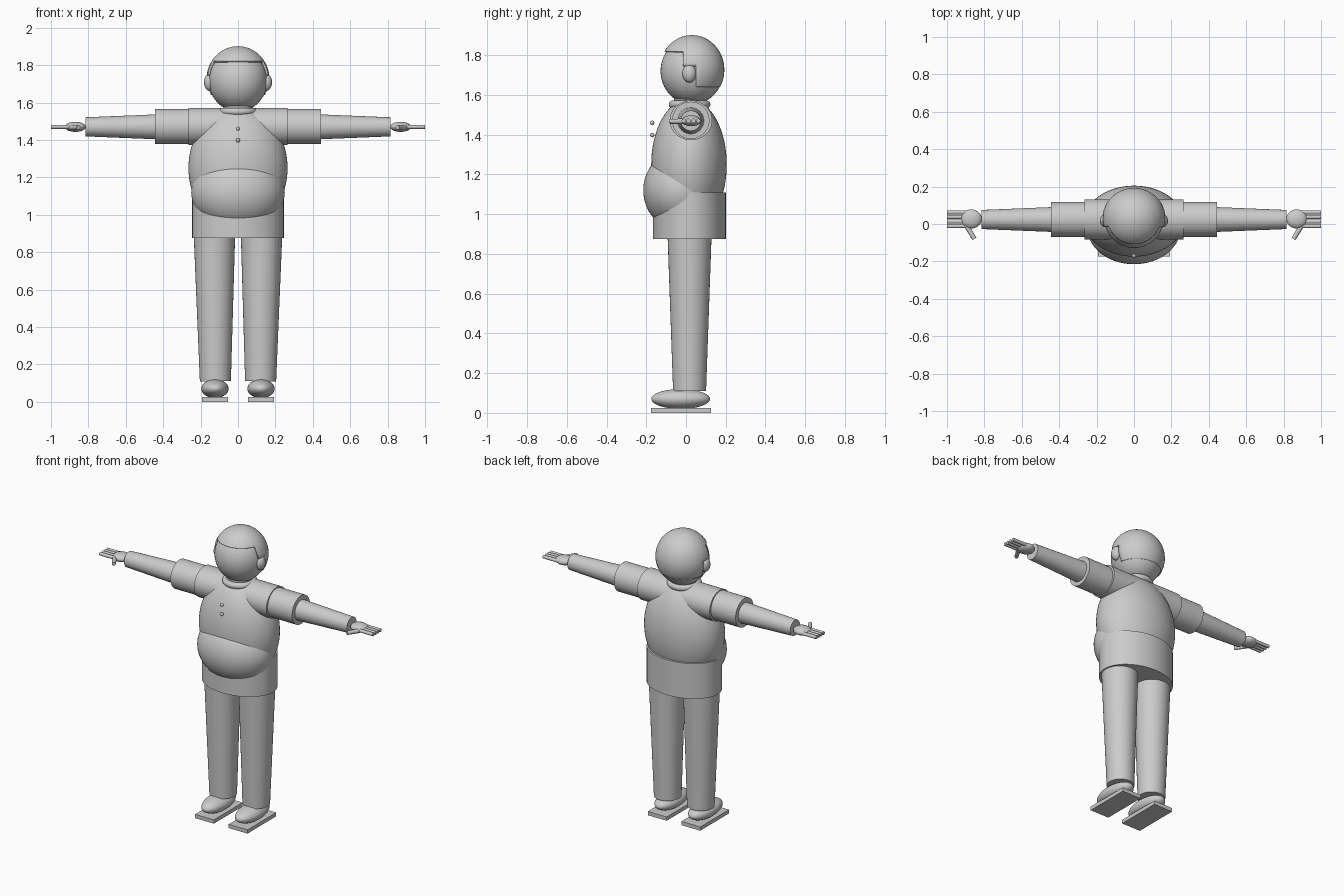
import bpy, bmesh, math
from mathutils import Vector

if "Cube" in bpy.data.objects:
    bpy.data.objects.remove(bpy.data.objects["Cube"])

grey = bpy.data.materials.new("plain grey")
grey.diffuse_color = (0.6, 0.6, 0.6, 1)
grey.use_nodes = True
grey.node_tree.nodes["Principled BSDF"].inputs["Base Color"].default_value = grey.diffuse_color


def finish(name, smooth=True):
    ob = bpy.context.object
    ob.name = name
    ob.data.materials.append(grey)
    bpy.ops.object.transform_apply(location=False, rotation=True, scale=True)
    if smooth:
        bpy.ops.object.shade_smooth_by_angle(angle=math.radians(35))
    return ob


def ball(name, loc, radii, seg=40, rings=24):
    bpy.ops.mesh.primitive_uv_sphere_add(segments=seg, ring_count=rings, radius=1, location=loc)
    bpy.context.object.scale = radii
    return finish(name)


def tube(name, a, b, r1, r2, squash=1.0, verts=40):
    """Tapered cylinder from a to b; squash scales its depth."""
    a, b = Vector(a), Vector(b)
    d = b - a
    bpy.ops.mesh.primitive_cone_add(vertices=verts, radius1=r1, radius2=r2,
                                    depth=d.length, location=(a + b) / 2)
    ob = bpy.context.object
    ob.scale = (1, squash, 1)
    ob.rotation_euler = d.to_track_quat('Z', 'X' if abs(d.z) < 0.01 and abs(d.y) < 0.01 else 'Y').to_euler()
    return finish(name)


# Head, neck and collar
ball("head", (0, 0.03, 1.72), (0.158, 0.158, 0.168), 48, 32)
tube("neck", (0, 0.02, 1.48), (0, 0.02, 1.6), 0.08, 0.08)
bpy.ops.mesh.primitive_torus_add(location=(0, 0.018, 1.552), major_radius=0.085,
                                 minor_radius=0.02, major_segments=40, minor_segments=14)
finish("collar")

# Hair: shell cut with a stepped hairline
hair = ball("hair", (0, 0.03, 1.727), (0.168, 0.163, 0.174), 48, 32)
bm = bmesh.new()
bm.from_mesh(hair.data)
bm.transform(hair.matrix_basis)
hair.matrix_basis.identity()
hair.location = (0, 0, 0)
cuts = [((0, y, 0), (0, 1, 0)) for y in (-0.015, 0.052)]
cuts += [((0, 0, z), (0, 0, 1)) for z in (1.82, 1.745, 1.64)]
for co, no in cuts:
    bmesh.ops.bisect_plane(bm, geom=bm.verts[:] + bm.edges[:] + bm.faces[:],
                           plane_co=co, plane_no=no)


def is_hair(c):
    return c.z > 1.82 or (c.y > -0.015 and c.z > 1.745) or (c.y > 0.052 and c.z > 1.64)


bare = [f for f in bm.faces if not is_hair(f.calc_center_median())]
bmesh.ops.delete(bm, geom=bare, context='FACES')
bm.to_mesh(hair.data)
bm.free()
shell = hair.modifiers.new("thickness", 'SOLIDIFY')
shell.thickness = 0.012
shell.offset = -1

# Torso, belly, shorts and buttons
ball("torso", (0, 0.015, 1.25), (0.265, 0.19, 0.33), 56, 36)
ball("belly", (0, -0.02, 1.12), (0.25, 0.195, 0.206), 56, 36)
bpy.ops.mesh.primitive_cylinder_add(vertices=56, radius=1, depth=0.233, location=(0, 0.0175, 0.9915))
bpy.context.object.scale = (0.245, 0.183, 1)
finish("shirt_hem")
for i, z in enumerate((1.46, 1.398)):
    ball(f"button_{i + 1}", (0, -0.17, z), (0.011, 0.011, 0.011), 16, 10)

# Shoulder yoke spanning both sides
tube("shoulders", (-0.265, 0.025, 1.472), (0.265, 0.025, 1.472), 0.1, 0.1, 1.07)

AY, AZ = 0.024, 1.47
for side, s in (("left", 1), ("right", -1)):
    ball(side + "_ear", (s * 0.152, 0.017, 1.708), (0.03, 0.035, 0.046), 24, 16)

    # Arm: short sleeve, forearm, hand with fingers and thumb
    tube(side + "_sleeve", (s * 0.2, AY, 1.472), (s * 0.445, AY, 1.472), 0.094, 0.094)
    tube(side + "_arm", (s * 0.4, AY, AZ), (s * 0.815, AY, AZ), 0.068, 0.051)
    ball(side + "_hand", (s * 0.87, AY + 0.003, AZ), (0.056, 0.051, 0.027), 28, 16)
    for i in range(4):
        y = 0.062 - 0.0245 * i
        tube(f"{side}_finger_{i + 1}", (s * 0.89, y, AZ), (s * 1.0, y, AZ),
             0.011, 0.011, verts=16)
    tube(side + "_thumb", (s * 0.895, -0.01, AZ - 0.003), (s * 0.853, -0.08, AZ - 0.003),
         0.014, 0.012, verts=16)

    # Leg, shoe and sole
    tube(side + "_leg", (s * 0.121, 0.018, 0.11), (s * 0.126, 0.018, 0.9), 0.083, 0.111)
    ball(side + "_shoe", (s * 0.123, -0.027, 0.07), (0.073, 0.148, 0.05))
    bpy.ops.mesh.primitive_cube_add(size=1, location=(s * 0.123, -0.025, 0.0125))
    bpy.context.object.scale = (0.138, 0.3, 0.025)
    finish(side + "_sole", smooth=False)
